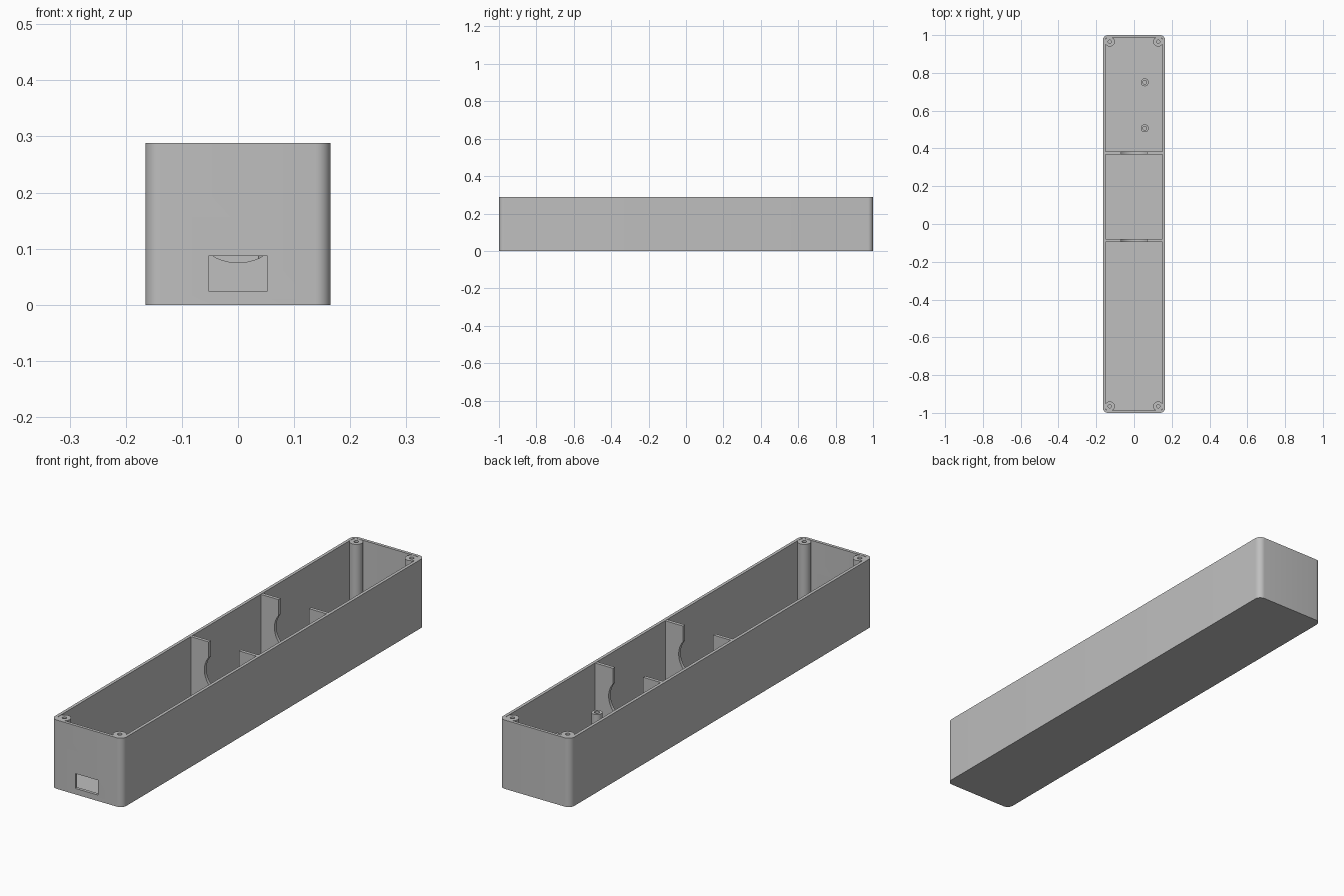
import bpy, bmesh, math

cube = bpy.data.objects.get("Cube")
if cube:
    bpy.data.objects.remove(cube, do_unlink=True)

HALF_X, HALF_Y, HEIGHT = 0.165, 1.0, 0.288
WALL, CORNER = 0.013, 0.027

grey = bpy.data.materials.new("plain grey")
grey.use_nodes = True
grey.diffuse_color = (0.52, 0.52, 0.52, 1)
grey.node_tree.nodes["Principled BSDF"].inputs["Base Color"].default_value = (0.52, 0.52, 0.52, 1)


def loft(name, loops):
    """Skin a list of equal point loops and cap both ends."""
    bm = bmesh.new()
    rings = [[bm.verts.new(p) for p in loop] for loop in loops]
    n = len(rings[0])
    for a, b in zip(rings, rings[1:]):
        for i in range(n):
            j = (i + 1) % n
            bm.faces.new((a[i], a[j], b[j], b[i]))
    bm.faces.new(rings[0][::-1])
    bm.faces.new(rings[-1])
    bmesh.ops.recalc_face_normals(bm, faces=bm.faces)
    mesh = bpy.data.meshes.new(name)
    bm.to_mesh(mesh)
    bm.free()
    obj = bpy.data.objects.new(name, mesh)
    bpy.context.collection.objects.link(obj)
    mesh.materials.append(grey)
    return obj


def activate(obj):
    bpy.ops.object.select_all(action='DESELECT')
    obj.select_set(True)
    bpy.context.view_layer.objects.active = obj


def smooth(obj):
    activate(obj)
    bpy.ops.object.shade_smooth_by_angle(angle=math.radians(30))


def rounded_rect(hx, hy, r, z, steps=8):
    points = []
    for k, (sx, sy) in enumerate([(1, 1), (-1, 1), (-1, -1), (1, -1)]):
        for i in range(steps + 1):
            a = math.pi / 2 * (k + i / steps)
            points.append((sx * (hx - r) + r * math.cos(a), sy * (hy - r) + r * math.sin(a), z))
    return points


def circle(x, y, r, z, n=32):
    return [(x + r * math.cos(math.tau * i / n), y + r * math.sin(math.tau * i / n), z)
            for i in range(n)]


def post(name, x, y, r, hole, top, hole_floor):
    smooth(loft(name, [circle(x, y, r, WALL - 0.003), circle(x, y, r, top),
                       circle(x, y, hole, top), circle(x, y, hole, hole_floor)]))


# Open tray with rounded corners
inner = (HALF_X - WALL, HALF_Y - WALL, CORNER - WALL)
case = loft("case_shell", [rounded_rect(HALF_X, HALF_Y, CORNER, 0),
                           rounded_rect(HALF_X, HALF_Y, CORNER, HEIGHT),
                           rounded_rect(*inner, HEIGHT), rounded_rect(*inner, WALL)])

# Port opening through the front wall
slot = [(-0.053, 0.025), (0.053, 0.025), (0.053, 0.087), (-0.053, 0.087)]
cutter = loft("port_cutter", [[(x, y, z) for x, z in slot] for y in (-1.05, -0.96)])
cutter.hide_render = True
cut = case.modifiers.new("port", 'BOOLEAN')
cut.operation = 'DIFFERENCE'
cut.solver = 'EXACT'
cut.object = cutter
activate(case)
bpy.ops.object.modifier_apply(modifier=cut.name)
bpy.data.objects.remove(cutter, do_unlink=True)
smooth(case)

# Two cradle dividers with a round cutout opening upward
edge, top, neck, radius, centre = 0.157, HEIGHT - 0.001, 0.07, 0.09, 0.165
start = math.acos(neck / radius)
sweep = math.pi + 2 * start
arc = [start - sweep * i / 40 for i in range(41)]
outline = [(-edge, 0.01), (edge, 0.01), (edge, top), (neck, top)]
outline += [(radius * math.cos(a), centre + radius * math.sin(a)) for a in arc]
outline += [(-neck, top), (-edge, top)]
for name, y in (("rear_divider", 0.376), ("middle_divider", -0.087)):
    smooth(loft(name, [[(x, y + d, z) for x, z in outline] for d in (-0.007, 0.007)]))

# Corner screw posts
for side, sx in (("left", 1), ("right", -1)):
    for end, sy in (("front", -1), ("rear", 1)):
        post(f"{end}_{side}_screw_post", sx * 0.128, sy * 0.965, 0.026, 0.009, HEIGHT - 0.001, 0.17)

# Short standoffs on the floor
for name, y in (("rear_standoff", 0.75), ("inner_standoff", 0.507)):
    post(name, 0.057, y, 0.021, 0.01, 0.154, 0.05)
